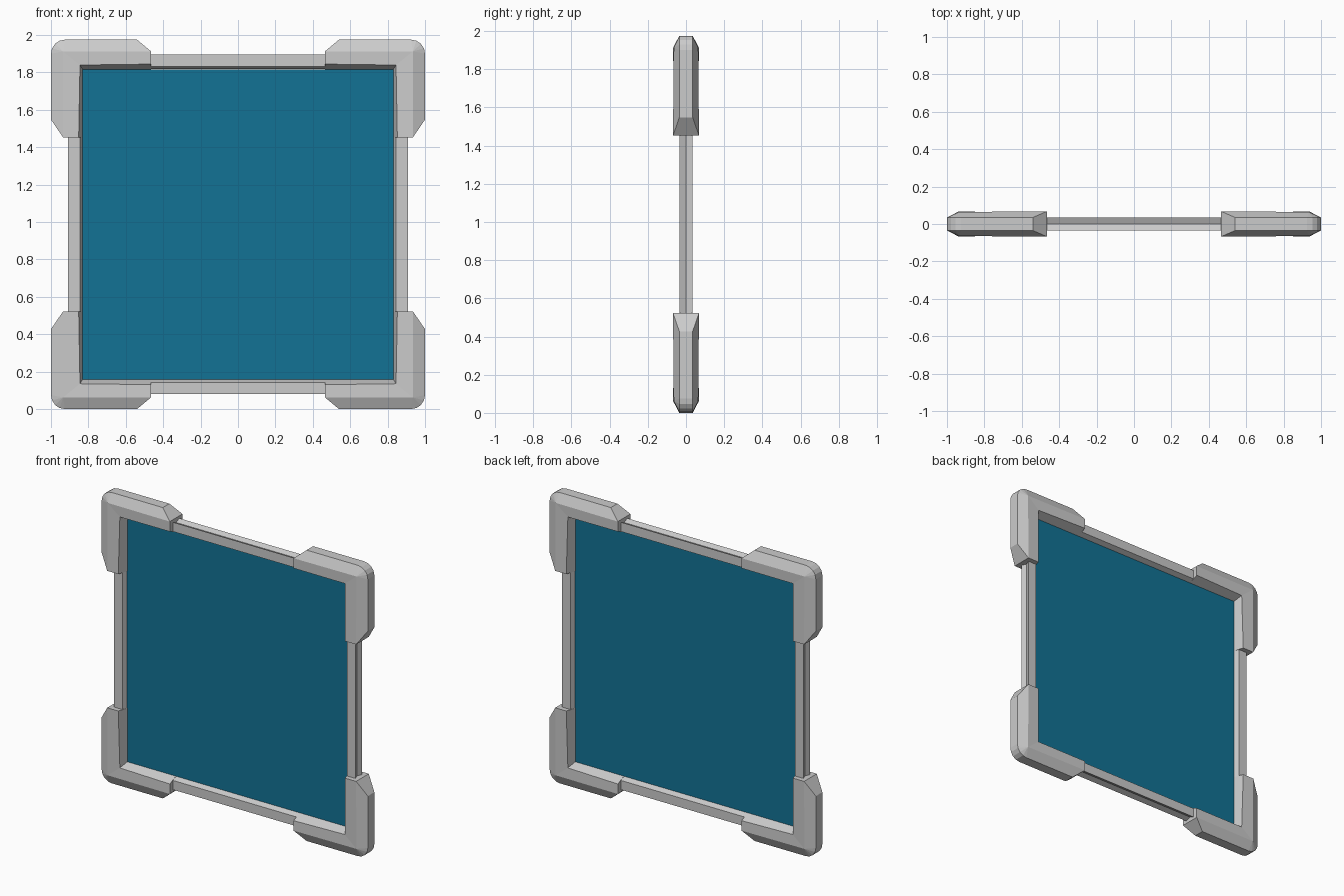
import bpy, bmesh, math

if "Cube" in bpy.data.objects:
    bpy.data.objects.remove(bpy.data.objects["Cube"])

HALF_H = 0.9875          # half height of the frame
END = 0.465              # where the corner caps stop


def make(name, verts, faces, mirror=True):
    mesh = bpy.data.meshes.new(name)
    bm = bmesh.new()
    vs = [bm.verts.new(v) for v in verts]
    for f in faces:
        bm.faces.new([vs[i] for i in f])
    bmesh.ops.remove_doubles(bm, verts=bm.verts, dist=1e-5)
    bmesh.ops.recalc_face_normals(bm, faces=bm.faces)
    # the part lies in the front upper right octant: make sure it faces outward
    low = min(bm.faces, key=lambda f: f.calc_center_median().y)
    if low.normal.y > 0:
        bmesh.ops.reverse_faces(bm, faces=bm.faces)
    bm.to_mesh(mesh)
    bm.free()
    ob = bpy.data.objects.new(name, mesh)
    ob.location.z = HALF_H
    bpy.context.collection.objects.link(ob)
    if mirror:
        m = ob.modifiers.new("mirror", 'MIRROR')
        m.use_axis = (True, True, True)
        m.merge_threshold = 0.0005
    return ob


# corner caps: L-shaped rows from the inner lip to the outer rim (front half)
r = 0.075
arc = [(1 - r + r * math.cos(a), HALF_H - r + r * math.sin(a))
       for a in (math.radians(22.5 * i) for i in range(5))]
n = len(arc)
outer_path = [(1, 0.56)] + arc + [(0.54, HALF_H)]


def elbow(a, corner, b):
    return [a] + [corner] * n + [b]


rows = [
    elbow((0.83, 0, END), (0.83, 0, 0.828), (END, 0, 0.828)),
    elbow((0.852, -0.068, END), (0.845, -0.061, 0.852), (END, -0.068, 0.857)),
    elbow((0.935, -0.068, END), (0.935, -0.064, 0.925), (END, -0.068, 0.925)),
    [(x, -0.035, z) for x, z in outer_path],
    [(x, 0, z) for x, z in outer_path],
]
w = n + 2
verts = [p for row in rows for p in row]
faces = []
for i in range(len(rows) - 1):
    for j in range(w - 1):
        quad = [i * w + j, i * w + j + 1, (i + 1) * w + j + 1, (i + 1) * w + j]
        keep = []
        for q in quad:                       # drop repeated corner points
            if all(verts[q] != verts[k] for k in keep):
                keep.append(q)
        if len(keep) > 2:
            first = {verts[q]: verts.index(verts[q]) for q in keep}
            faces.append([first[verts[q]] for q in keep])
# flat and sloped ends of both arms
for j, x_end in ((0, False), (w - 1, True)):
    mid = len(verts)
    c = verts[2 * w + j]
    verts.append((c[0], 0, c[2]))
    faces.append([j, w + j, 2 * w + j, mid])
    faces.append([mid, 2 * w + j, 3 * w + j, 4 * w + j])
make("corner_caps", verts, faces)

# rails between the caps, with a shallow groove along the outside
profile = [(0.83, 0), (0.845, -0.035), (0.908, -0.035), (0.893, 0)]
strip = [[i, i + 1, i + 5, i + 4] for i in range(3)]
make("side_rails", [(d, y, l) for l in (0, 0.5) for d, y in profile], strip)
make("top_and_bottom_rails", [(l, y, d) for l in (0, 0.5) for d, y in profile], strip)

# coloured panel filling the frame
bpy.ops.mesh.primitive_cube_add(size=1, location=(0, 0, HALF_H))
panel = bpy.context.object
panel.name = "panel"
panel.scale = (1.662, 0.004, 1.658)
mat = bpy.data.materials.new("panel_teal")
mat.diffuse_color = (0.006, 0.17, 0.30, 1)
mat.use_nodes = True
mat.node_tree.nodes["Principled BSDF"].inputs["Base Color"].default_value = mat.diffuse_color
panel.data.materials.append(mat)
